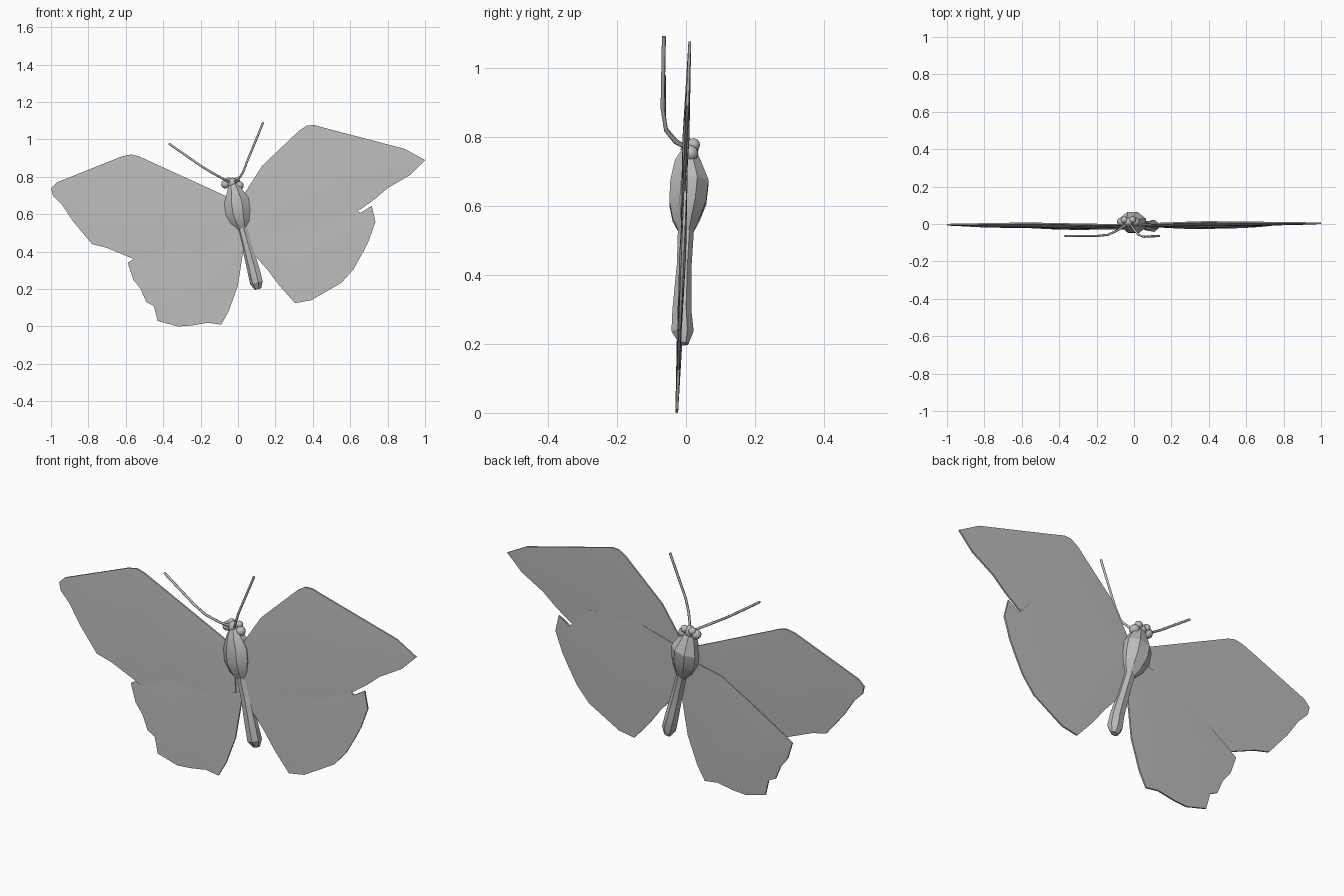
import bpy
import bmesh
import math
from mathutils import Vector, Matrix

old = bpy.data.objects.get("Cube")
if old:
    bpy.data.objects.remove(old)

# Single plain grey for everything
grey = bpy.data.materials.new("plain grey")
grey.use_nodes = True
TONE = (0.5, 0.5, 0.5, 1)
grey.diffuse_color = TONE
grey.node_tree.nodes["Principled BSDF"].inputs["Base Color"].default_value = TONE


def finish(name, bm, angle):
    bmesh.ops.recalc_face_normals(bm, faces=bm.faces)
    mesh = bpy.data.meshes.new(name)
    bm.to_mesh(mesh)
    bm.free()
    mesh.materials.append(grey)
    obj = bpy.data.objects.new(name, mesh)
    bpy.context.collection.objects.link(obj)
    bpy.ops.object.select_all(action='DESELECT')
    obj.select_set(True)
    bpy.context.view_layer.objects.active = obj
    bpy.ops.object.shade_smooth_by_angle(angle=math.radians(angle))
    return obj


def wing(name, outline, hub, shift=0.0, thick=0.004, bulge=0.006):
    """Thin leaning sheet: a fan on each side around a hub, joined by a rim."""
    def place(p, side, depth):
        return (p[0], -0.03 + 0.04 * p[1] + shift + side * depth, p[1])
    bm = bmesh.new()
    rims = []
    for side in (-1, 1):
        rim = [bm.verts.new(place(p, side, thick)) for p in outline]
        centre = bm.verts.new(place(hub, side, thick + bulge))
        for a, b in zip(rim, rim[1:] + rim[:1]):
            bm.faces.new((a, b, centre))
        rims.append(rim)
    front, back = rims
    for i in range(len(front)):
        j = (i + 1) % len(front)
        bm.faces.new((front[i], front[j], back[j], back[i]))
    return finish(name, bm, 50)


# Wings: the pose is uneven, so each one has its own outline (x, z)
wing("right_forewing",
     [(-.02, .68), (-.07, .70), (-.53, .91), (-.57, .92), (-.62, .91), (-.97, .77),
      (-1, .74), (-.99, .70), (-.94, .65), (-.88, .56), (-.78, .44), (-.70, .42),
      (-.52, .345), (-.37, .42), (-.2, .4), (0, .45)], (-.42, .62), -.003)
wing("right_hindwing",
     [(0, .62), (-.2, .58), (-.37, .48), (-.53, .38), (-.59, .34), (-.56, .25),
      (-.52, .2), (-.49, .13), (-.45, .11), (-.43, .03), (-.32, 0), (-.25, .005),
      (-.16, .02), (-.09, .01), (-.05, .08), (0, .22), (.03, .42)], (-.3, .3), .003)
wing("left_forewing",
     [(.02, .68), (.04, .72), (.13, .86), (.33, 1.05), (.37, 1.075), (.41, 1.077),
      (.47, 1.06), (.89, .95), (1, .89), (.92, .81), (.80, .74), (.73, .68),
      (.66, .63), (.45, .52), (.2, .5), (.04, .52)], (.42, .8), -.002)
wing("left_hindwing",
     [(.02, .66), (.3, .74), (.55, .72), (.66, .60), (.715, .645), (.735, .56),
      (.70, .46), (.67, .40), (.62, .31), (.555, .235), (.46, .18), (.39, .14),
      (.305, .125), (.22, .22), (.16, .30), (.09, .38), (.04, .49)], (.4, .45), .002)


def lathe(name, rings, sides, angle):
    """Faceted body segment skinned through rings of (x, y, z, x radius, y radius)."""
    bm = bmesh.new()
    loops = []
    for x, y, z, rx, ry in rings:
        turn = [2 * math.pi * (k + .5) / sides for k in range(sides)]
        loops.append([bm.verts.new((x + rx * math.cos(t), y + ry * math.sin(t),
                                    z - .25 * rx * -math.cos(t))) for t in turn])
    for low, high in zip(loops, loops[1:]):
        for k in range(sides):
            m = (k + 1) % sides
            bm.faces.new((low[k], low[m], high[m], high[k]))
    bm.faces.new(loops[0])
    bm.faces.new(loops[-1])
    return finish(name, bm, angle)


# Body
lathe("thorax", [(.025, 0, .52, .025, .02), (.012, 0, .56, .052, .042),
                 (0, .005, .61, .07, .058), (-.008, .01, .67, .07, .06),
                 (-.02, .005, .73, .042, .04), (-.028, .008, .765, .022, .02)], 8, 25)
lathe("abdomen", [(.108, -.006, .2, .018, .014), (.1, -.01, .235, .035, .033),
                  (.085, -.012, .3, .034, .028), (.05, -.005, .43, .028, .022),
                  (.022, 0, .535, .026, .024)], 7, 30)


def ball(name, centre, radius, stretch=1.0):
    bm = bmesh.new()
    bmesh.ops.create_icosphere(bm, subdivisions=2, radius=radius,
                               matrix=Matrix.Translation(centre)
                               @ Matrix.Diagonal((1, 1, stretch, 1)))
    return finish(name, bm, 40)


# Head with two eyes on each side
ball("head", (-.03, .01, .765), .026, 1.2)
for side, label in ((-1, "right"), (1, "left")):
    ball(label + "_eye", (-.03 + side * .037, .012, .757 - side * .004), .024)
    ball(label + "_brow", (-.03 + side * .022, .022, .778), .019)


def antenna(name, points):
    curve = bpy.data.curves.new(name, 'CURVE')
    curve.dimensions = '3D'
    curve.bevel_depth = .006
    curve.bevel_resolution = 1
    curve.use_fill_caps = True
    line = curve.splines.new('POLY')
    line.points.add(len(points) - 1)
    for point, co in zip(line.points, points):
        point.co = (*co, 1)
    curve.materials.append(grey)
    bpy.context.collection.objects.link(bpy.data.objects.new(name, curve))


# Antennae
antenna("right_antenna", [(-.04, 0, .77), (-.08, -.03, .79), (-.14, -.058, .823),
                          (-.2, -.064, .86), (-.37, -.064, .978)])
antenna("left_antenna", [(-.02, 0, .77), (0, -.03, .785), (.025, -.058, .82),
                         (.05, -.068, .885), (.135, -.064, 1.092)])
